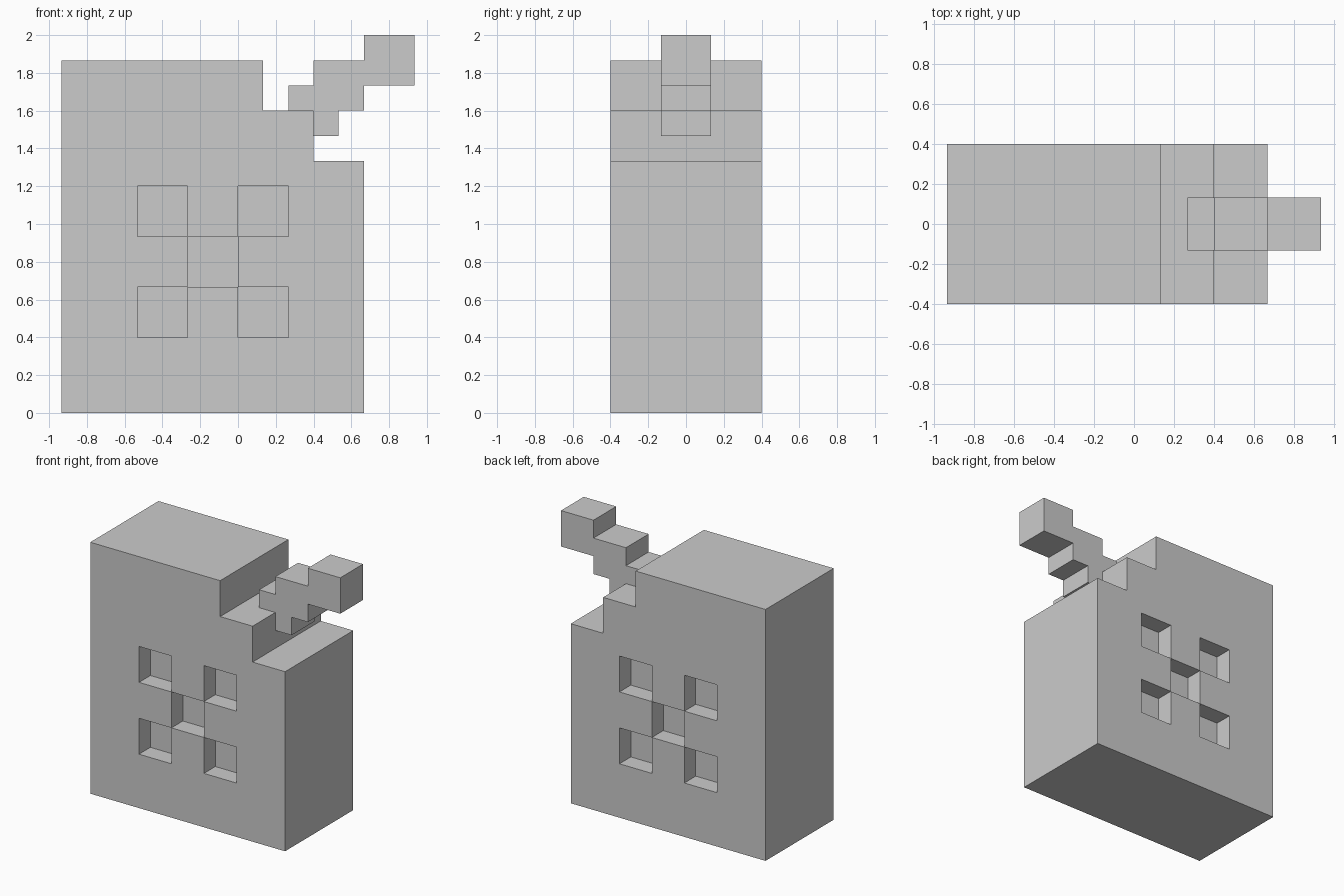
import bpy, bmesh
from mathutils import Vector

if "Cube" in bpy.data.objects:
    bpy.data.objects.remove(bpy.data.objects["Cube"])

U = 2 / 15  # one grid step of the blocky design


def slab(profile, half):
    """Extrude an x/z outline through y from -half to +half."""
    bm = bmesh.new()
    face = bm.faces.new([bm.verts.new((x * U, -half * U, z * U)) for x, z in profile])
    ext = bmesh.ops.extrude_face_region(bm, geom=[face], use_keep_orig=True)
    verts = [g for g in ext["geom"] if isinstance(g, bmesh.types.BMVert)]
    bmesh.ops.translate(bm, verts=verts, vec=(0, 2 * half * U, 0))
    bmesh.ops.recalc_face_normals(bm, faces=bm.faces)
    return bm


def finish(bm, name):
    mesh = bpy.data.meshes.new(name)
    bm.to_mesh(mesh)
    bm.free()
    obj = bpy.data.objects.new(name, mesh)
    bpy.context.collection.objects.link(obj)
    return obj


# Can body: block with a stepped upper right corner
body = slab([(-7, 0), (5, 0), (5, 10), (3, 10), (3, 12), (1, 12), (1, 14), (-7, 14)], 3)

# Cut lines around the dents
cuts = [((x, 0, 0), (1, 0, 0)) for x in (-4, -2, 0, 2)]
cuts += [((0, 0, z), (0, 0, 1)) for z in (3, 5, 7, 9)]
for co, no in cuts:
    bmesh.ops.bisect_plane(body, geom=body.verts[:] + body.edges[:] + body.faces[:],
                           plane_co=Vector(co) * U, plane_no=no)

# X-shaped pattern of square dents, pressed in on front and back
dents = {(-3, 4), (1, 4), (-1, 6), (-3, 8), (1, 8)}
picked = []
for f in body.faces:
    c = f.calc_center_median() / U
    if abs(f.normal.y) > 0.9 and (round(c.x), round(c.z)) in dents \
            and abs(f.calc_area() - 4 * U * U) < 1e-4:
        picked.append(f)
for f in bmesh.ops.extrude_discrete_faces(body, faces=picked)["faces"]:
    side = 1 if f.calc_center_median().y > 0 else -1
    bmesh.ops.translate(body, verts=f.verts[:], vec=(0, -side * U, 0))
finish(body, "can_body")

# Stepped spout rising out of the shoulder
spout = slab([(2, 11), (4, 11), (4, 12), (5, 12), (5, 13), (7, 13), (7, 15),
              (5, 15), (5, 14), (3, 14), (3, 13), (2, 13)], 1)
finish(spout, "spout")
